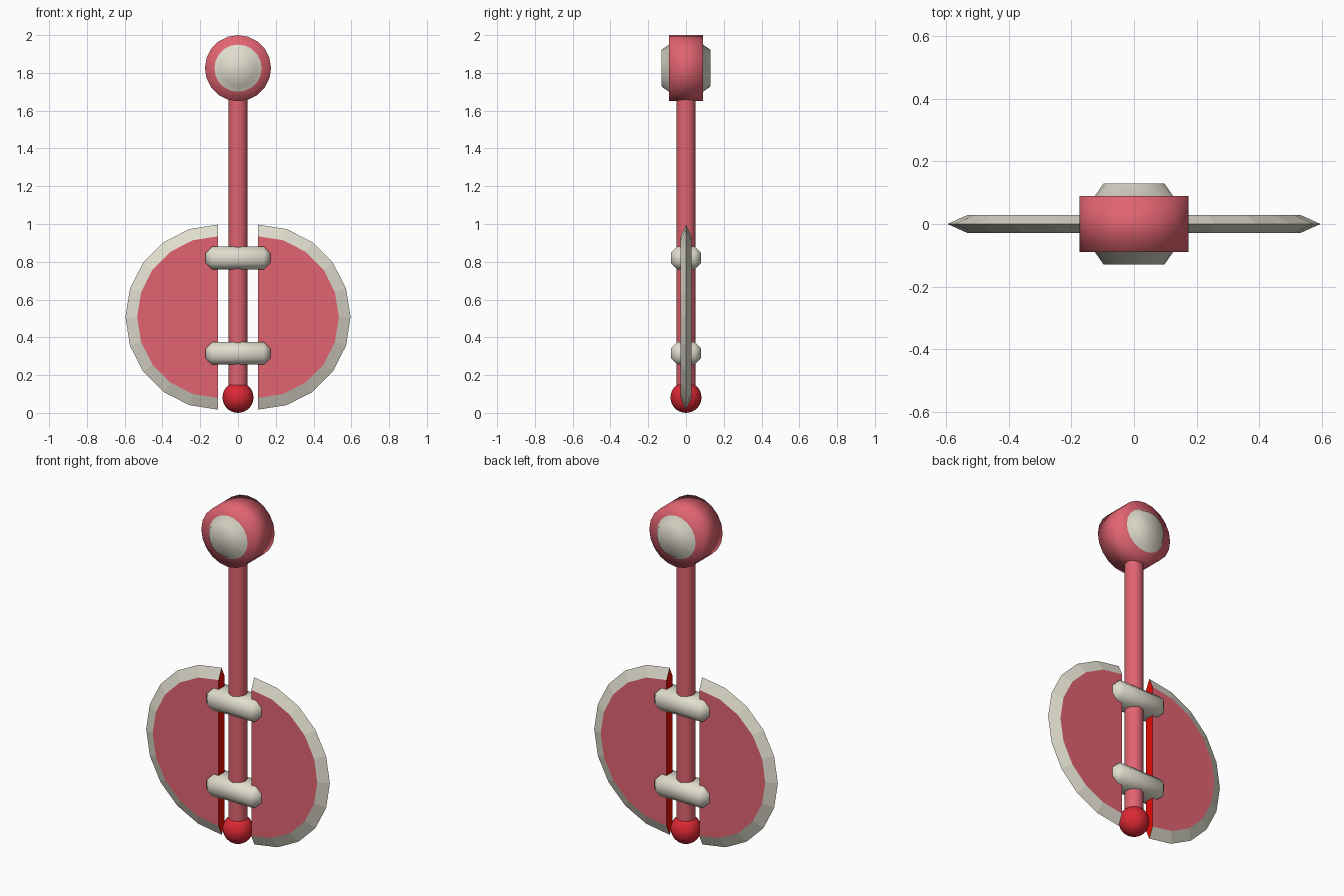
import bpy, bmesh, math
from mathutils import Matrix

if "Cube" in bpy.data.objects:
    bpy.data.objects.remove(bpy.data.objects["Cube"])


def srgb(r, g, b):
    f = lambda c: c / 12.92 if c <= 0.04045 else ((c + 0.055) / 1.055) ** 2.4
    return tuple(f(c / 255) for c in (r, g, b)) + (1,)


def material(name, *rgb):
    m = bpy.data.materials.new(name)
    m.diffuse_color = srgb(*rgb)
    m.use_nodes = True
    m.node_tree.nodes["Principled BSDF"].inputs["Base Color"].default_value = m.diffuse_color
    return m


PINK = material("rose pink", 225, 100, 113)
CREAM = material("cream", 224, 221, 206)
RED = material("ball red", 220, 40, 52)
CUT = material("pure red", 235, 10, 5)


def finish(bm, name, mats, smooth=True):
    bmesh.ops.recalc_face_normals(bm, faces=bm.faces)
    for f in bm.faces:
        f.smooth = smooth
    me = bpy.data.meshes.new(name)
    bm.to_mesh(me)
    bm.free()
    for m in mats:
        me.materials.append(m)
    ob = bpy.data.objects.new(name, me)
    bpy.context.collection.objects.link(ob)
    return ob


def skin(bm, rings, closed=True):
    """Join equal-length rings of vertices with quads."""
    faces = []
    n = len(rings[0])
    for a, b in zip(rings, rings[1:]):
        for i in range(n if closed else n - 1):
            j = (i + 1) % n
            faces.append(bm.faces.new((a[i], a[j], b[j], b[i])))
    return faces


# shaft
bm = bmesh.new()
bmesh.ops.create_cone(bm, cap_ends=False, segments=20, radius1=0.05, radius2=0.05,
                      depth=1.58, matrix=Matrix.Translation((0, 0, 0.89)))
finish(bm, "shaft", [PINK])

# ball at the bottom
bm = bmesh.new()
bmesh.ops.create_uvsphere(bm, u_segments=20, v_segments=14, radius=0.082,
                          matrix=Matrix.Translation((0, 0, 0.082)))
finish(bm, "bottom_ball", [RED])

# round head lying along y, with cream caps on both faces
bm = bmesh.new()
profile = [(0.097, -0.13), (0.125, -0.09), (0.175, -0.09),
           (0.175, 0.09), (0.125, 0.09), (0.097, 0.13)]
rings = [[bm.verts.new((r * math.cos(i * math.tau / 20), y, 1.825 + r * math.sin(i * math.tau / 20)))
          for i in range(20)] for r, y in profile]
skin(bm, rings)
bm.faces.new(rings[0])
bm.faces.new(rings[-1])
for f in bm.faces:
    f.material_index = int(abs(f.calc_center_median().y) > 0.095)
finish(bm, "round_head", [PINK, CREAM])

# half-round blades: flat panel, cream bevelled rim, red inner cut
for side, name in ((1, "right_blade"), (-1, "left_blade")):
    bm = bmesh.new()
    cx, cz = 0.106, 0.507
    rings = []
    for r, y in ((0.428, -0.028), (0.49, 0), (0.428, 0.028)):
        rings.append([bm.verts.new((side * (cx + r * math.cos(a)), y, cz + r * math.sin(a)))
                      for a in (math.radians(-90 + 18 * i) for i in range(11))])
    for f in skin(bm, rings, closed=False):
        f.material_index = 1
    bm.faces.new(rings[0])
    bm.faces.new(rings[2])
    cut = bm.faces.new([rings[k][0] for k in (0, 1, 2)] + [rings[k][-1] for k in (2, 1, 0)])
    cut.material_index = 2
    finish(bm, name, [PINK, CREAM, CUT], smooth=False)

# crossbars clamping the blades to the shaft
for z, name in ((0.82, "upper_crossbar"), (0.315, "lower_crossbar")):
    bm = bmesh.new()
    bmesh.ops.create_cube(bm, size=1, matrix=Matrix.Translation((0, 0, z))
                          @ Matrix.Diagonal((0.342, 0.16, 0.12, 1)))
    bmesh.ops.bevel(bm, geom=bm.edges[:], offset=0.034, segments=1, affect='EDGES')
    finish(bm, name, [CREAM])
